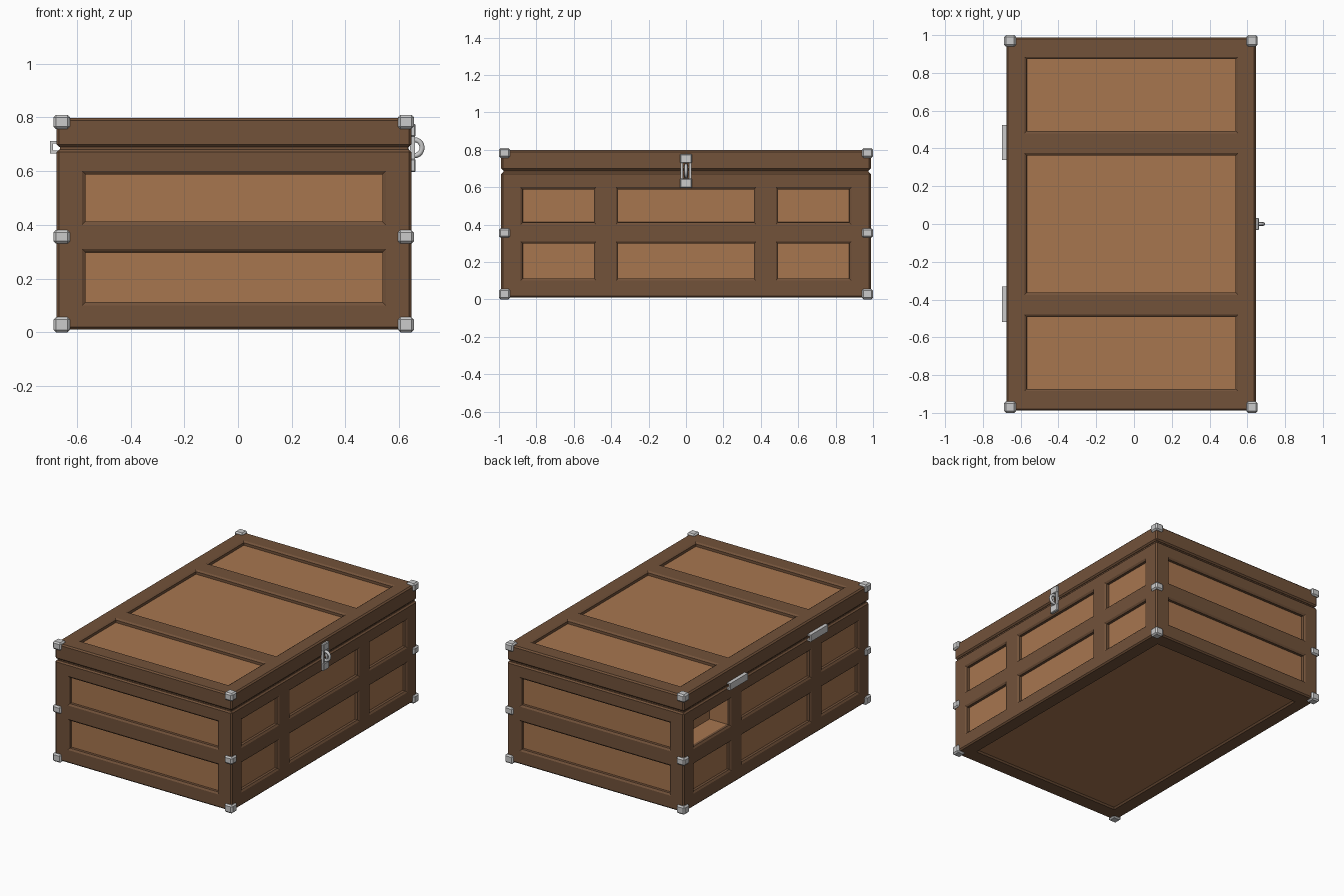
import bpy, bmesh
from math import radians
from mathutils import Vector, Matrix

if "Cube" in bpy.data.objects:
    bpy.data.objects.remove(bpy.data.objects["Cube"])

X0, X1, Y = -0.675, 0.645, 0.988
XC = (-0.58, 0.55)
YC = (-0.885, -0.48, -0.375, 0.375, 0.48, 0.885)
Y_PANELS = ((-0.885, -0.48), (-0.375, 0.375), (0.48, 0.885))
Z_PANELS = ((0.10, 0.31), (0.40, 0.60))


def material(name, rgb):
    m = bpy.data.materials.new(name)
    m.diffuse_color = (*rgb, 1)
    m.use_nodes = True
    m.node_tree.nodes["Principled BSDF"].inputs["Base Color"].default_value = m.diffuse_color
    return m


frame_mat = material("dark_wood", (0.168, 0.084, 0.042))
panel_mat = material("light_wood", (0.39, 0.18, 0.078))


def add_box(bm, lo, hi, bevel=0.0):
    lo, hi = Vector(lo), Vector(hi)
    mat = Matrix.Translation((lo + hi) / 2) @ Matrix.Diagonal((*(hi - lo), 1))
    verts = bmesh.ops.create_cube(bm, size=1, matrix=mat)["verts"]
    if bevel:
        edges = list({e for v in verts for e in v.link_edges})
        bmesh.ops.bevel(bm, geom=edges, offset=bevel, segments=1, affect='EDGES')


def finish(bm, name, mats=()):
    bmesh.ops.recalc_face_normals(bm, faces=bm.faces)
    me = bpy.data.meshes.new(name)
    bm.to_mesh(me)
    bm.free()
    for m in mats:
        me.materials.append(m)
    ob = bpy.data.objects.new(name, me)
    bpy.context.collection.objects.link(ob)
    return ob


def cut(bm, axis, values):
    for c in values:
        co, no = Vector(), Vector()
        co[axis], no[axis] = c, 1
        bmesh.ops.bisect_plane(bm, geom=bm.verts[:] + bm.edges[:] + bm.faces[:],
                               plane_co=co, plane_no=no)
    bm.normal_update()


def inside(v, spans):
    return any(a < v < b for a, b in spans)


def sink(bm, faces):
    # moulded edge, then a straight drop to the panel
    for thick, depth in ((0.012, -0.008), (0.0005, -0.017)):
        bmesh.ops.inset_individual(bm, faces=faces, thickness=thick, depth=depth,
                                   use_even_offset=True)
    for f in faces:
        f.material_index = 1


# Chest body with panels on all four sides
bm = bmesh.new()
add_box(bm, (X0, -Y, 0.01), (X1, Y, 0.68), 0.009)
cut(bm, 0, XC)
cut(bm, 1, YC)
cut(bm, 2, [z for p in Z_PANELS for z in p])
sides, floor = [], []
for f in bm.faces:
    c, n = f.calc_center_median(), f.normal
    if abs(n.x) > 0.99 and inside(c.y, Y_PANELS) and inside(c.z, Z_PANELS):
        sides.append(f)
    elif abs(n.y) > 0.99 and inside(c.x, (XC,)) and inside(c.z, Z_PANELS):
        sides.append(f)
    elif n.z < -0.99 and inside(c.x, (XC,)) and abs(c.y) < 0.885:
        floor.append(f)
sink(bm, sides)
# One open niche at the back is deeper than the other panels
niche = [f for f in sides if f.normal.x < -0.9 and f.calc_center_median().y > 0.4
         and f.calc_center_median().z > 0.36]
ring = bmesh.ops.inset_individual(bm, faces=niche, thickness=0.0005, depth=-0.13)["faces"]
for f in ring:
    f.material_index = 1
# Recessed underside
bmesh.ops.inset_region(bm, faces=floor, thickness=0.01, depth=-0.01, use_even_offset=True)
for f in floor:
    f.material_index = 1
finish(bm, "chest_body", (frame_mat, panel_mat))

# Lid with three top panels
bm = bmesh.new()
add_box(bm, (X0, -Y, 0.69), (X1, Y, 0.798), 0.009)
cut(bm, 0, XC)
cut(bm, 1, YC)
sink(bm, [f for f in bm.faces if f.normal.z > 0.99
          and inside(f.calc_center_median().x, (XC,))
          and inside(f.calc_center_median().y, Y_PANELS)])
finish(bm, "chest_lid", (frame_mat, panel_mat))

# Recessed seam between body and lid
bm = bmesh.new()
add_box(bm, (X0 + 0.012, -Y + 0.012, 0.665), (X1 - 0.012, Y - 0.012, 0.705))
finish(bm, "lid_seam", (frame_mat,))

# Metal corner guards at three heights
bm = bmesh.new()
for z0, z1 in ((0.0, 0.056), (0.33, 0.38), (0.757, 0.809)):
    for xa, xb in ((X0 - 0.012, X0 + 0.05), (X1 - 0.05, X1 + 0.01)):
        for ya, yb in ((-1.0, -0.94), (0.94, 1.0)):
            add_box(bm, (xa, ya, z0), (xb, yb, z1), 0.009)
finish(bm, "corner_guards")

# Back hinges, channel shaped
for name, yc in (("hinge_left", 0.432), ("hinge_right", -0.425)):
    bm = bmesh.new()
    a, b = yc - 0.093, yc + 0.093
    add_box(bm, (-0.699, a, 0.666), (-0.689, b, 0.712))
    add_box(bm, (-0.689, a, 0.702), (-0.665, b, 0.712))
    add_box(bm, (-0.689, a, 0.666), (-0.665, b, 0.676))
    finish(bm, name)

# Hasp plate with a slot around the staple
bm = bmesh.new()
xa, xb = X1 - 0.005, X1 + 0.016
add_box(bm, (xa, -0.032, 0.728), (xb, 0.032, 0.776), 0.004)
add_box(bm, (xa, -0.032, 0.596), (xb, 0.032, 0.646), 0.004)
for s in (-1, 1):
    y0, y1 = sorted((s * 0.016, s * 0.029))
    add_box(bm, (xa, y0, 0.640), (xb - 0.003, y1, 0.734))
finish(bm, "hasp_plate")

# Staple ring
bpy.ops.mesh.primitive_torus_add(major_radius=0.030, minor_radius=0.0095,
                                 major_segments=20, minor_segments=8,
                                 location=(0.655, 0, 0.687),
                                 rotation=(radians(90), 0, 0))
staple = bpy.context.object
staple.name = "staple_ring"
bpy.ops.object.shade_smooth_by_angle(angle=radians(50))
